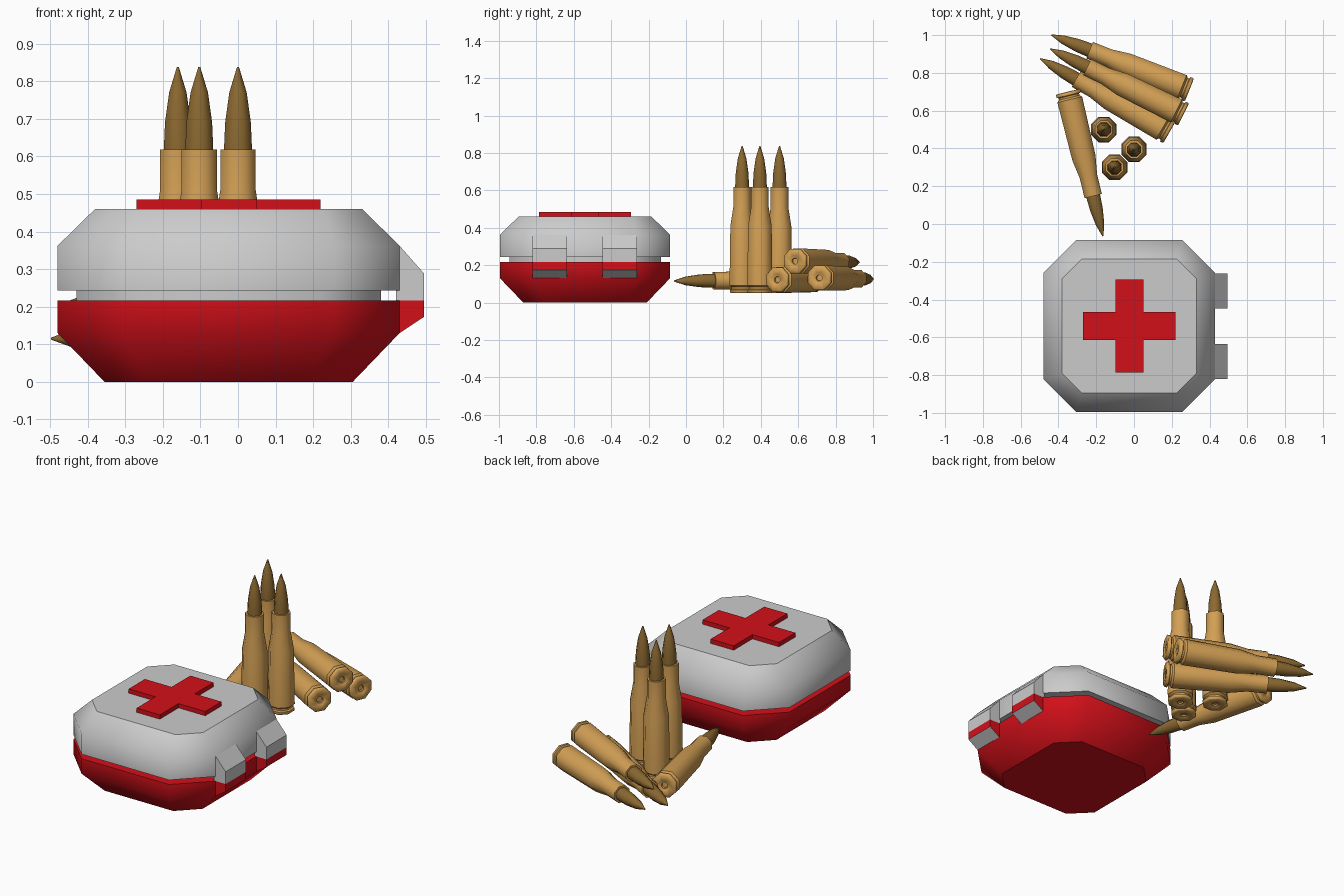
import bpy, bmesh, math
from mathutils import Vector, Matrix

if "Cube" in bpy.data.objects:
    bpy.data.objects.remove(bpy.data.objects["Cube"])


def material(name, rgb):
    m = bpy.data.materials.new(name)
    m.diffuse_color = (*rgb, 1)
    m.use_nodes = True
    m.node_tree.nodes["Principled BSDF"].inputs["Base Color"].default_value = m.diffuse_color
    return m


RED = material("red", (0.65, 0.005, 0.01))
BRASS = material("brass", (0.65, 0.35, 0.09))
COPPER = material("copper", (0.26, 0.14, 0.03))
GREY = material("grey", (0.55, 0.55, 0.55))
CX, CY = -0.025, -0.54


def finish(name, bm, mats, smooth=None):
    bmesh.ops.recalc_face_normals(bm, faces=bm.faces[:])
    me = bpy.data.meshes.new(name)
    bm.to_mesh(me)
    bm.free()
    for m in mats:
        me.materials.append(m)
    ob = bpy.data.objects.new(name, me)
    bpy.context.collection.objects.link(ob)
    if smooth:
        bpy.context.view_layer.objects.active = ob
        ob.select_set(True)
        bpy.ops.object.shade_smooth_by_angle(angle=math.radians(smooth))
        ob.select_set(False)
    return ob


def loft(bm, rings):
    """Skin equal-length rings of points and cap both ends."""
    loops = [[bm.verts.new(p) for p in ring] for ring in rings]
    n = len(loops[0])
    for a, b in zip(loops, loops[1:]):
        for i in range(n):
            bm.faces.new((a[i], a[(i + 1) % n], b[(i + 1) % n], b[i]))
    bm.faces.new(loops[0][::-1])
    bm.faces.new(loops[-1])


def octagon(half, flat, z):
    q = [(half, -flat), (half, flat), (flat, half), (-flat, half),
         (-half, flat), (-half, -flat), (-flat, -half), (flat, -half)]
    return [(CX + x, CY + y, z) for x, y in q]


def case_part(name, sections, mat):
    bm = bmesh.new()
    loft(bm, [octagon(*s) for s in sections])
    ob = finish(name, bm, [mat])
    # smooth sides, flat caps
    for p in ob.data.polygons:
        p.use_smooth = abs(p.normal.z) < 0.95
    return ob


def prism(name, pts, depth, mats):
    """Extrude a closed outline by the depth vector."""
    bm = bmesh.new()
    d = Vector(depth)
    loft(bm, [[Vector(p) for p in pts], [Vector(p) + d for p in pts]])
    return finish(name, bm, mats)


# medical case: tub, recessed seam, lid
case_part("case_bottom", [(0.33, 0.22, 0), (0.455, 0.28, 0.13), (0.455, 0.28, 0.217)], RED)
case_part("case_seam", [(0.405, 0.25, 0.20), (0.405, 0.25, 0.26)], GREY)
case_part("case_lid", [(0.455, 0.28, 0.243), (0.455, 0.28, 0.362), (0.355, 0.252, 0.46)], GREY)

# raised cross on the lid
L, W = 0.245, 0.074
cross = [(W, -L), (W, -W), (L, -W), (L, W), (W, W), (W, L),
         (-W, L), (-W, W), (-L, W), (-L, -W), (-W, -W), (-W, -L)]
prism("lid_cross", [(CX + x, CY + y, 0.455) for x, y in cross], (0, 0, 0.03), [RED])

# two latches, grey above and red below
for i, y in enumerate((-0.82, -0.447)):
    d = (0, 0.185, 0)
    prism(f"latch_upper_{i}", [(0.42, y, 0.217), (0.495, y, 0.217), (0.495, y, 0.288),
                               (0.43, y, 0.362), (0.42, y, 0.362)], d, [GREY])
    low = prism(f"latch_lower_{i}", [(0.42, y, 0.13), (0.43, y, 0.13), (0.495, y, 0.173),
                                     (0.495, y, 0.217), (0.42, y, 0.217)], d, [RED, GREY])
    for p in low.data.polygons:
        if p.normal.z < -0.3:
            p.material_index = 1


# cartridge profiles: (radius, distance from base)
SHELL = [(0.016, 0.012), (0.018, 0.004), (0.030, 0.004), (0.034, 0), (0.066, 0), (0.071, 0.005),
         (0.071, 0.018), (0.060, 0.022), (0.060, 0.032), (0.073, 0.042),
         (0.068, 0.36), (0.051, 0.46), (0.051, 0.568)]
TIP = [(0.040, 0.55), (0.040, 0.575), (0.037, 0.64), (0.025, 0.72), (0.003, 0.787)]


def lathe(name, profile, mat, base, tip, sides=8):
    base, tip = Vector(base), Vector(tip)
    rot = (tip - base).to_track_quat('Z', 'Y').to_matrix().to_4x4()
    bm = bmesh.new()
    loft(bm, [[(r * math.cos(a), r * math.sin(a), z)
               for a in (2 * math.pi * (k + 0.5) / sides for k in range(sides))]
              for r, z in profile])
    bm.transform(Matrix.Translation(base) @ rot)
    finish(name, bm, [mat], 50)


# three standing cartridges, then four lying ones (base, tip)
rounds = [((x, y, 0.05), (x, y, 0.84)) for x, y in ((-0.16, 0.50), (0.0, 0.395), (-0.103, 0.30))]
rounds += [((0.293, 0.71, 0.132), (-0.435, 1.0, 0.125)),
           ((0.262, 0.58, 0.222), (-0.44, 0.925, 0.215)),
           ((0.187, 0.485, 0.122), (-0.495, 0.875, 0.115)),
           ((-0.35, 0.70, 0.122), (-0.165, -0.062, 0.115))]
for i, (b, t) in enumerate(rounds):
    lathe(f"cartridge_shell_{i}", SHELL, BRASS, b, t)
    lathe(f"cartridge_tip_{i}", TIP, COPPER, b, t)
